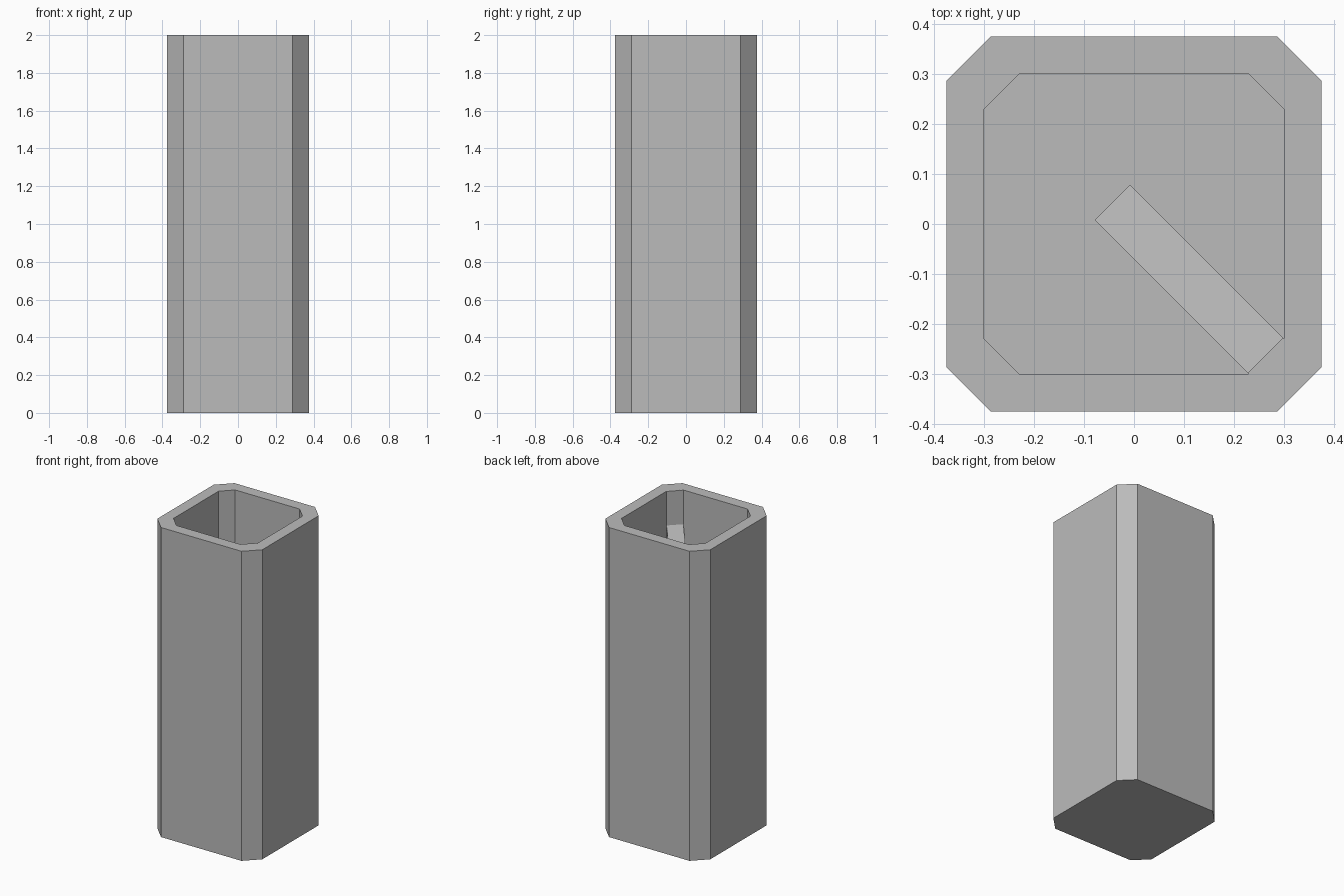
import bpy
import bmesh
from mathutils import Vector

if "Cube" in bpy.data.objects:
    bpy.data.objects.remove(bpy.data.objects["Cube"])

grey = bpy.data.materials.new("plain grey")
grey.diffuse_color = (0.5, 0.5, 0.5, 1)
grey.use_nodes = True
grey.node_tree.nodes["Principled BSDF"].inputs["Base Color"].default_value = grey.diffuse_color

HEIGHT, FLOOR = 2.0, 0.08


def make_object(name, bm):
    bmesh.ops.recalc_face_normals(bm, faces=bm.faces)
    mesh = bpy.data.meshes.new(name)
    bm.to_mesh(mesh)
    bm.free()
    mesh.materials.append(grey)
    obj = bpy.data.objects.new(name, mesh)
    bpy.context.collection.objects.link(obj)
    return obj


def ring(bm, half, z):
    """Square outline with chamfered corners."""
    c = half * 0.767
    pts = [(half, -c), (half, c), (c, half), (-c, half),
           (-half, c), (-half, -c), (-c, -half), (c, -half)]
    return [bm.verts.new((x, y, z)) for x, y in pts]


def bridge(bm, a, b):
    for i in range(len(a)):
        j = (i + 1) % len(a)
        bm.faces.new((a[i], a[j], b[j], b[i]))


# Hollow post: outer wall, rim, inner wall, floor and base
bm = bmesh.new()
rings = [ring(bm, 0.375, 0), ring(bm, 0.375, HEIGHT),
         ring(bm, 0.30, HEIGHT), ring(bm, 0.30, FLOOR)]
for lower, upper in zip(rings, rings[1:]):
    bridge(bm, lower, upper)
bm.faces.new(rings[0])
bm.faces.new(rings[-1])
make_object("hollow_post", bm)

# Inner ramp: a folded strip down the front right corner, then sloping inwards
inward = Vector((-1, 1, 0)).normalized()
across = Vector((1, 1, 0)).normalized() * 0.05
corner = Vector((0.265, -0.265, 0))
profile = [(0.0, 2.0), (0.003, 2.0), (0.003, 1.78), (0.436, 1.11),
           (0.428, 1.10), (0.0, 1.762)]
bm = bmesh.new()
sides = [[bm.verts.new(corner + inward * d + across * s + Vector((0, 0, z)))
          for d, z in profile] for s in (-1, 1)]
bridge(bm, *sides)
for side in sides:
    bm.faces.new(side)
make_object("inner_ramp", bm)
